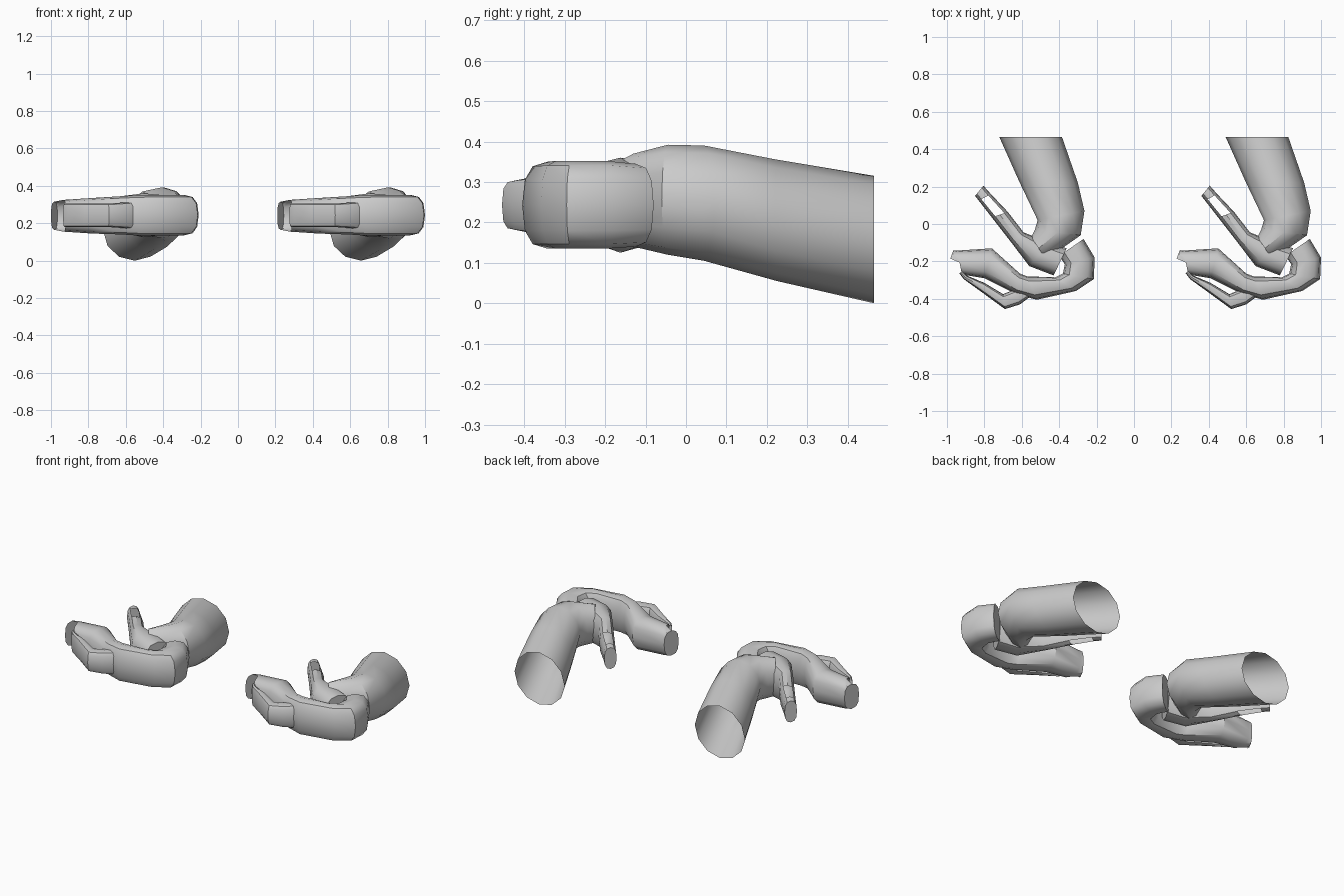
import bpy, bmesh, math

if "Cube" in bpy.data.objects:
    bpy.data.objects.remove(bpy.data.objects["Cube"])

skin = bpy.data.materials.new("light_grey")
skin.diffuse_color = (0.6, 0.6, 0.6, 1)
skin.use_nodes = True
skin.node_tree.nodes["Principled BSDF"].inputs["Base Color"].default_value = skin.diffuse_color
SPACING = 1.21  # distance between the two identical hands


def loft(name, rings, sides=12, power=2.0, cap_start=False, cap_end=False, skip=None):
    """Skin upright oval rings: (x, y) of one side, (x, y) of the other, low z, high z."""
    bm = bmesh.new()
    rows = []
    for (ax, ay), (bx, by), lo, hi in rings:
        row = []
        for i in range(sides):
            t = 2 * math.pi * i / sides
            c, s = (math.copysign(abs(v) ** (2 / power), v) for v in (math.cos(t), math.sin(t)))
            row.append(bm.verts.new(((ax + bx) / 2 + (ax - bx) / 2 * c,
                                     (ay + by) / 2 + (ay - by) / 2 * c,
                                     (lo + hi) / 2 + (hi - lo) / 2 * s)))
        rows.append(row)
    for k, (r0, r1) in enumerate(zip(rows, rows[1:])):
        for i in range(sides):
            if skip and skip(k, 2 * math.pi * (i + 0.5) / sides):
                continue
            j = (i + 1) % sides
            bm.faces.new((r0[i], r0[j], r1[j], r1[i]))
    if cap_start:
        bm.faces.new(rows[0])
    if cap_end:
        bm.faces.new(rows[-1])
    bmesh.ops.recalc_face_normals(bm, faces=bm.faces)
    mesh = bpy.data.meshes.new(name)
    bm.to_mesh(mesh)
    bm.free()
    mesh.materials.append(skin)
    for side, dx in (("left", 0), ("right", SPACING)):
        ob = bpy.data.objects.new(f"{side}_{name}", mesh)
        ob.location.x = dx
        bpy.context.collection.objects.link(ob)
    bpy.ops.object.select_all(action='DESELECT')
    ob.select_set(True)
    bpy.context.view_layer.objects.active = ob
    bpy.ops.object.shade_smooth_by_angle(angle=math.radians(40))


# Forearm: open sleeve at the back, bending into the wrist
loft("forearm", [
    ((-.72, .465), (-.385, .465), 0, .315),
    ((-.615, .23), (-.30, .22), .055, .355),
    ((-.515, .02), (-.265, .07), .105, .39),
    ((-.53, -.03), (-.285, -.06), .12, .392),
    ((-.55, -.07), (-.47, -.19), .14, .37),
], cap_end=True)

# Thumb: from the palm to the back left, with a slit above and below near the tip
loft("thumb", [
    ((-.43, -.275), (-.36, -.13), .14, .35),
    ((-.56, -.225), (-.45, -.10), .125, .36),
    ((-.655, -.10), (-.59, -.045), .15, .345),
    ((-.76, .035), (-.675, .065), .17, .325),
    ((-.83, .125), (-.765, .16), .18, .315),
    ((-.85, .15), (-.805, .205), .18, .31),
], power=2.5, cap_start=True, cap_end=True,
    skip=lambda k, t: k == 3 and abs(math.sin(t)) > 0.9)

# Curled hand: loops forward from the wrist, then reaches left to an open tip
loft("curled_hand", [
    ((-.27, -.08), (-.40, -.17), .14, .345),
    ((-.21, -.18), (-.37, -.215), .135, .352),
    ((-.215, -.295), (-.38, -.265), .135, .352),
    ((-.31, -.358), (-.42, -.285), .135, .352),
    ((-.52, -.405), (-.57, -.28), .135, .35),
    ((-.63, -.375), (-.61, -.265), .14, .345),
    ((-.80, -.29), (-.76, -.13), .145, .335),
    ((-.92, -.27), (-.945, -.142), .155, .325),
    ((-1.0, -.23), (-.965, -.14), .165, .315),
], power=2.6, cap_start=True, cap_end=True,
    skip=lambda k, t: k == 7 and math.cos(t) > 0)

# Front finger: slim, folding back towards the hand tip
loft("front_finger", [
    ((-.55, -.385), (-.57, -.32), .17, .315),
    ((-.61, -.43), (-.64, -.35), .175, .31),
    ((-.69, -.455), (-.70, -.375), .18, .305),
    ((-.82, -.36), (-.80, -.315), .18, .305),
    ((-.91, -.295), (-.895, -.275), .18, .305),
    ((-.935, -.262), (-.915, -.255), .18, .305),
], power=3.2, cap_start=True, cap_end=True)
